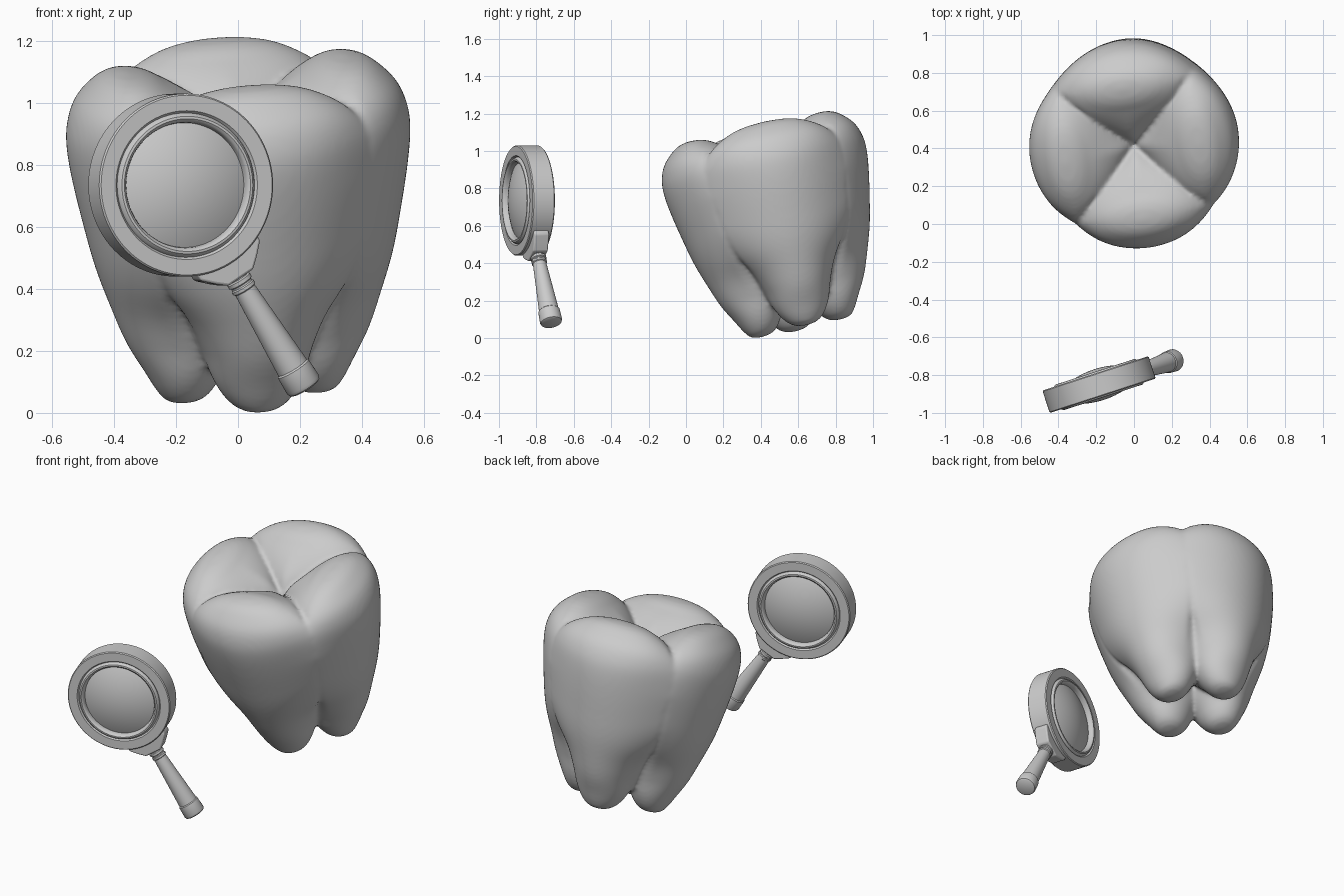
import bpy, bmesh, math
from math import sin, cos, pi, radians
from mathutils import Matrix, Vector

if "Cube" in bpy.data.objects:
    bpy.data.objects.remove(bpy.data.objects["Cube"])


def add_object(name, bm, matrix, angle=35):
    bmesh.ops.recalc_face_normals(bm, faces=bm.faces)
    me = bpy.data.meshes.new(name)
    bm.to_mesh(me)
    bm.free()
    ob = bpy.data.objects.new(name, me)
    bpy.context.collection.objects.link(ob)
    ob.matrix_world = matrix
    bpy.context.view_layer.objects.active = ob
    ob.select_set(True)
    bpy.ops.object.shade_smooth_by_angle(angle=radians(angle))
    ob.select_set(False)
    return ob


def loft(bm, rings):
    # skin closed rings of equal length; single-point rings become poles
    loops = [[bm.verts.new(p) for p in r] for r in rings]
    for a, b in zip(loops, loops[1:]):
        n = max(len(a), len(b))
        for i in range(n):
            j = (i + 1) % n
            if len(a) == 1:
                bm.faces.new((a[0], b[j], b[i]))
            elif len(b) == 1:
                bm.faces.new((a[i], a[j], b[0]))
            else:
                bm.faces.new((a[i], a[j], b[j], b[i]))


def revolve(name, profile, matrix, n=96):
    bm = bmesh.new()
    loft(bm, [[(0, 0, z)] if r == 0 else
              [(r * cos(2 * pi * i / n), r * sin(2 * pi * i / n), z) for i in range(n)]
              for r, z in profile])
    return add_object(name, bm, matrix)


# Tooth: four identical lobes, each running from root tip to cusp
# height, outer radius, inner radius, half width, wedge amount
KEYS = [(-.01, .22, .22, 0, 0), (0, .27, .165, .055, 0), (.03, .30, .125, .10, 0),
        (.10, .34, .08, .145, 0), (.20, .395, .01, .18, 0), (.32, .44, -.03, .225, .15),
        (.45, .482, -.04, .29, .6), (.58, .512, -.03, .34, 1), (.75, .545, -.02, .36, 1),
        (.86, .557, .05, .37, .75), (.93, .55, .10, .36, .5), (1.0, .522, .165, .31, .2),
        (1.06, .465, .235, .22, 0), (1.09, .415, .295, .12, 0), (1.10, .36, .36, 0, 0)]


def section(key, n=96, e=.012):
    h, R, rin, b, k = key
    c, a = (R + rin) / 2, (R - rin) / 2
    pts = []
    for i in range(n):
        t = 2 * pi * (i + .5) / n
        ct, st = cos(t), sin(t)
        # quarter-circle wedge: nearest hit of the outer circle and the side planes
        s = -c * ct + math.sqrt(max(0, R * R - c * c * st * st))
        for side in (1, -1):
            d = side * st - ct
            if d > 1e-6:
                s = min(s, (c + e) / d)
        x, y = c + s * ct, s * st
        f = .98 + .02 * cos(4 * math.atan2(y, x))
        pts.append(Vector((c + a * ct, b * st, h)).lerp(Vector((x * f, y * f, h)), k))
    return pts


def smooth_keys(keys, steps=4):
    out = []
    for i in range(len(keys) - 1):
        p0, p1, p2, p3 = (keys[min(max(j, 0), len(keys) - 1)] for j in range(i - 1, i + 3))
        for s in range(steps):
            u = s / steps
            row = []
            for q in range(5):
                h0, h1, h2, h3 = p0[0], p1[0], p2[0], p3[0]
                m1 = (p2[q] - p0[q]) / (h2 - h0) * (h2 - h1)
                m2 = (p3[q] - p1[q]) / (h3 - h1) * (h2 - h1)
                row.append((2*u**3 - 3*u**2 + 1) * p1[q] + (u**3 - 2*u**2 + u) * m1
                           + (3*u**2 - 2*u**3) * p2[q] + (u**3 - u**2) * m2)
            row[4] = min(1, max(0, row[4]))
            out.append(row)
    return out


rows = [section(r) for r in smooth_keys(KEYS)[1:]]
rows = [[Vector((.22, 0, -.01))]] + rows + [[Vector((.36, 0, 1.10))]]
bm = bmesh.new()
for q in range(4):
    turn = Matrix.Rotation(q * pi / 2, 3, 'Z')
    loft(bm, [[turn @ p for p in r] for r in rows])
lean = (Matrix.Rotation(radians(13), 4, 'X') @ Matrix.Rotation(radians(-2.6), 4, 'Y')
        @ Matrix.Rotation(radians(8.5), 4, 'Z'))
tooth = add_object("tooth", bm, Matrix.Translation((.04, .615, .06)) @ lean, 180)
rem = tooth.modifiers.new("merge", 'REMESH')
rem.mode = 'VOXEL'
rem.voxel_size = .013
rem.use_smooth_shade = True
sm = tooth.modifiers.new("soften", 'SMOOTH')
sm.factor = .5
sm.iterations = 8

# Magnifying glass frame: local z is the lens normal, local y is up
yaw = radians(18)
glass = Matrix.Translation((-.185, -.85, .735)) @ Matrix.Rotation(yaw, 4, 'Z') \
    @ Matrix.Rotation(pi / 2, 4, 'X')

# Rim with raised inner ring on both sides
half = [(.295, .057), (.290, .0625), (.240, .0625), (.233, .054), (.229, .063),
        (.222, .070), (.214, .071), (.207, .066), (.203, .056), (.2, .03)]
rim = half + [(r, -z) for r, z in reversed(half)]
revolve("lens_rim", rim + rim[:1], glass)

# Convex lens
N = 10
cap = [(.202 * sin(pi / 2 * i / N), .04 + .045 * (1 - sin(pi / 2 * i / N) ** 2))
       for i in range(N + 1)]
cap[0] = (0, .085)
revolve("lens", cap + [(r, -z) for r, z in reversed(cap)], glass)

# Handle frame: local z runs outwards along the handle
grip = glass @ Matrix.Rotation(radians(32.8), 4, 'Z') @ Matrix.Rotation(pi / 2, 4, 'X')

# Bracket joining rim and handle
bm = bmesh.new()
outline = [(-.12, .255), (.12, .255), (.12, .29), (.085, .325), (.05, .355),
           (-.05, .355), (-.085, .325), (-.12, .29)]
face = bm.faces.new([bm.verts.new((x, -.042, z)) for x, z in outline])
ext = bmesh.ops.extrude_face_region(bm, geom=[face])
bmesh.ops.translate(bm, vec=(0, .084, 0),
                    verts=[v for v in ext["geom"] if isinstance(v, bmesh.types.BMVert)])
bracket = add_object("handle_bracket", bm, grip)
bev = bracket.modifiers.new("bevel", 'BEVEL')
bev.width = .008
bev.segments = 3

# Collar, tapered grip and end cap
revolve("handle", [(0, .33), (.036, .33), (.036, .358), (.042, .362), (.042, .374),
                   (.037, .378), (.037, .384), (.041, .388), (.041, .398), (.036, .402),
                   (.053, .695), (.053, .70), (.058, .705), (.060, .765), (.056, .775),
                   (.048, .78), (0, .78)], grip, 48)
